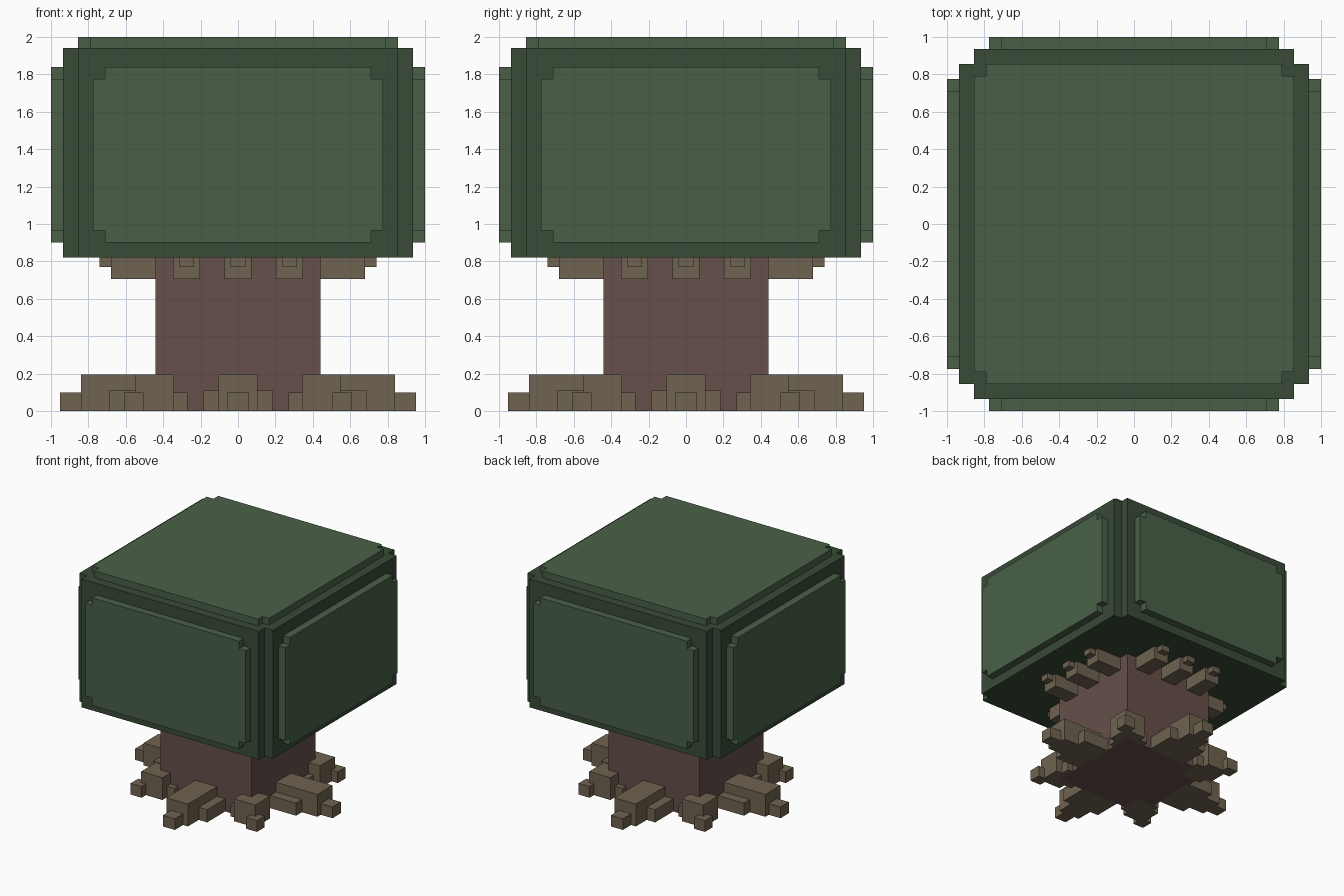
import bpy, bmesh, math
from mathutils import Matrix

if "Cube" in bpy.data.objects:
    bpy.data.objects.remove(bpy.data.objects["Cube"])


def material(name, rgb):
    m = bpy.data.materials.new(name)
    m.diffuse_color = (*rgb, 1)
    m.use_nodes = True
    m.node_tree.nodes["Principled BSDF"].inputs["Base Color"].default_value = m.diffuse_color
    return m


LEAF = material("leaf", (0.068, 0.118, 0.064))
DARK_LEAF = material("dark_leaf", (0.040, 0.070, 0.037))
BARK = material("bark", (0.130, 0.080, 0.068))
ROOT = material("root_wood", (0.160, 0.125, 0.082))


def finish(bm, name, mat, matrix=Matrix()):
    bmesh.ops.recalc_face_normals(bm, faces=bm.faces)
    bm.transform(matrix)
    mesh = bpy.data.meshes.new(name)
    bm.to_mesh(mesh)
    bm.free()
    mesh.materials.append(mat)
    ob = bpy.data.objects.new(name, mesh)
    bpy.context.collection.objects.link(ob)
    return ob


def boxes(name, mat, items, matrix=Matrix()):
    """One object from (x0, x1, y0, y1, z0, z1) boxes."""
    bm = bmesh.new()
    for x0, x1, y0, y1, z0, z1 in items:
        m = (Matrix.Translation(((x0 + x1) / 2, (y0 + y1) / 2, (z0 + z1) / 2))
             @ Matrix.Diagonal((x1 - x0, y1 - y0, z1 - z0, 1)))
        bmesh.ops.create_cube(bm, size=1, matrix=m)
    return finish(bm, name, mat, matrix)


def notched_slab(name, mat, a, b, notch, z0, z1, matrix=Matrix()):
    """Rectangle with square-notched corners, extruded from z0 to z1."""
    c, d = a - notch, b - notch
    pts = []
    for sx, sy in ((1, 1), (-1, 1), (-1, -1), (1, -1)):
        corner = [(sx * a, sy * d), (sx * c, sy * d), (sx * c, sy * b)]
        pts += corner if sx * sy > 0 else corner[::-1]
    bm = bmesh.new()
    face = bm.faces.new([bm.verts.new((x, y, z0)) for x, y in pts])
    ext = bmesh.ops.extrude_face_region(bm, geom=[face], use_keep_orig=True)
    top = [v for v in ext["geom"] if isinstance(v, bmesh.types.BMVert)]
    bmesh.ops.translate(bm, verts=top, vec=(0, 0, z1 - z0))
    return finish(bm, name, mat, matrix)


# Canopy: dark core and raised leaf panel on top
notched_slab("canopy_core", DARK_LEAF, 0.935, 0.935, 0.08, 0.82, 1.94)
notched_slab("canopy_top_panel", LEAF, 0.855, 0.855, 0.065, 1.93, 2.0)

# Trunk
boxes("trunk", BARK, [(-0.44, 0.44, -0.44, 0.44, 0, 0.83)])

for i, side in enumerate(("front", "right", "back", "left")):
    turn = Matrix.Rotation(i * math.pi / 2, 4, 'Z')

    # Leaf panel on each canopy side
    stand = Matrix.Translation((0, 0, 1.37)) @ Matrix.Rotation(math.pi / 2, 4, 'X')
    notched_slab(side + "_leaf_panel", LEAF, 0.775, 0.47, 0.065, 0.925, 1.0, turn @ stand)

    # Three short branches under the canopy
    twigs = []
    for x in (-0.275, 0, 0.275):
        twigs += [(x - 0.072, x + 0.072, -0.68, -0.42, 0.705, 0.83),
                  (x - 0.04, x + 0.04, -0.74, -0.66, 0.77, 0.83)]
    boxes(side + "_branches", ROOT, twigs, turn)

    # Straight root: main beam, low flanks, tip
    boxes(side + "_root", ROOT, [
        (-0.104, 0.104, -0.84, -0.42, 0, 0.195),
        (-0.185, 0.185, -0.69, -0.42, 0, 0.11),
        (-0.057, 0.057, -0.953, -0.82, 0, 0.098)], turn)

    # Root at the trunk corner: block, low skirt, tip
    boxes(side + "_corner_root", ROOT, [
        (0.345, 0.55, -0.55, -0.345, 0, 0.195),
        (0.27, 0.49, -0.49, -0.27, 0, 0.098),
        (0.505, 0.61, -0.61, -0.505, 0, 0.098)], turn)
